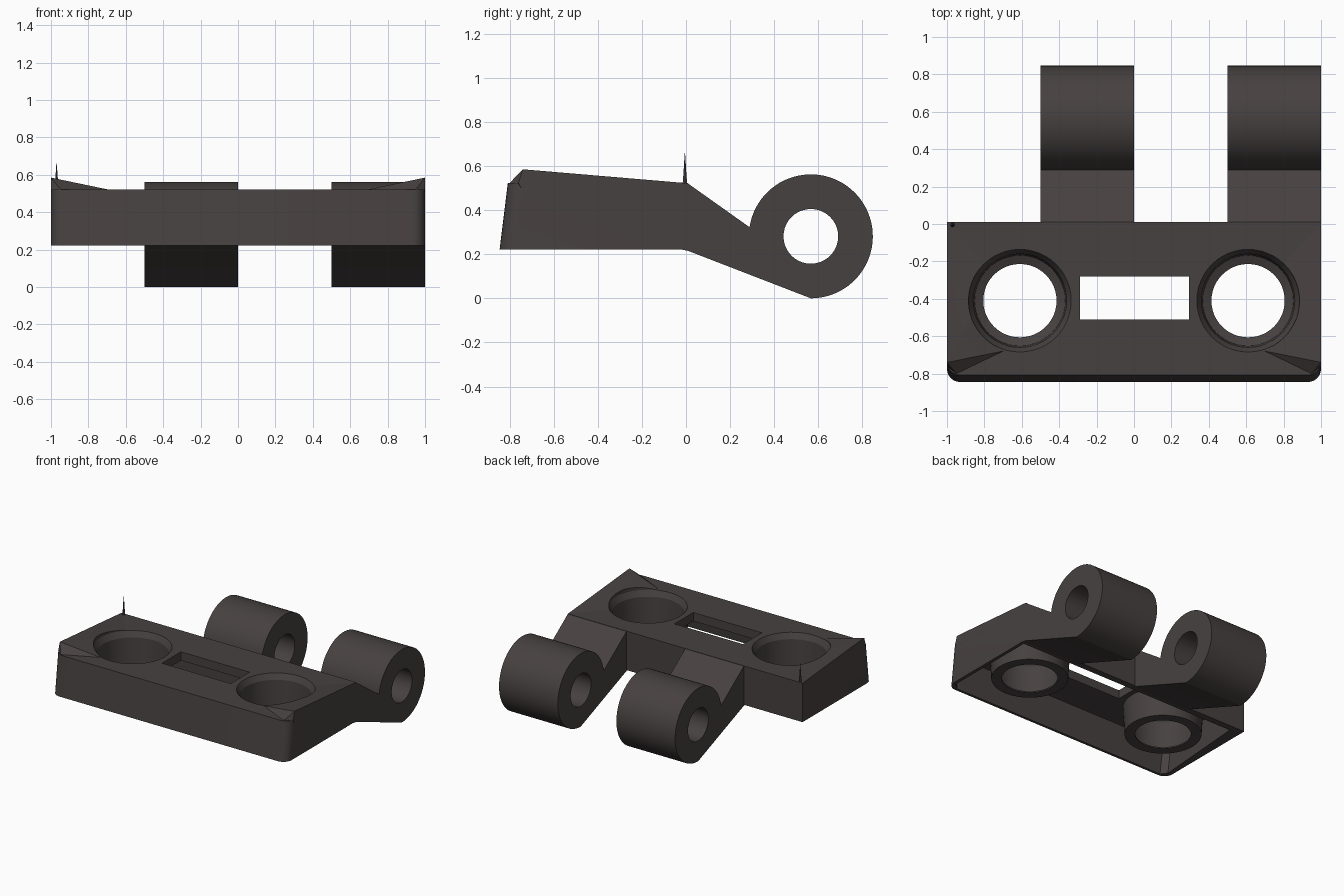
import bpy, bmesh, math

if "Cube" in bpy.data.objects:
    bpy.data.objects.remove(bpy.data.objects["Cube"])

mat = bpy.data.materials.new("dark_warm_grey")
mat.diffuse_color = (0.062, 0.053, 0.051, 1)
mat.use_nodes = True
mat.node_tree.nodes["Principled BSDF"].inputs["Base Color"].default_value = mat.diffuse_color


def add_mesh(name, bm):
    bmesh.ops.recalc_face_normals(bm, faces=bm.faces[:])
    me = bpy.data.meshes.new(name)
    bm.to_mesh(me)
    bm.free()
    me.materials.append(mat)
    ob = bpy.data.objects.new(name, me)
    bpy.context.collection.objects.link(ob)
    return ob


def loft(name, rings):
    """Closed solid through rings with equal point counts."""
    bm = bmesh.new()
    rows = [[bm.verts.new(p) for p in r] for r in rings]
    n = len(rows[0])
    for a, b in zip(rows, rows[1:]):
        for i in range(n):
            j = (i + 1) % n
            bm.faces.new((a[i], a[j], b[j], b[i]))
    bm.faces.new(rows[0])
    bm.faces.new(rows[-1])
    return add_mesh(name, bm)


def turned(name, cx, cy, profile, n=48):
    """Vertical turned solid from (radius, z) pairs."""
    return loft(name, [[(cx + r * math.cos(t * math.tau / n), cy + r * math.sin(t * math.tau / n), z)
                        for t in range(n)] for r, z in profile])


def prism(name, pts, z0, z1):
    return loft(name, [[(x, y, z) for x, y in pts] for z in (z0, z1)])


def combine(target, tool, operation):
    m = target.modifiers.new(operation.lower(), 'BOOLEAN')
    m.operation, m.solver, m.object = operation, 'EXACT', tool
    bpy.context.view_layer.objects.active = target
    bpy.ops.object.modifier_apply(modifier=m.name)
    bpy.data.objects.remove(tool)


# Plate outline: square at the back, rounded at the front, front face leaning back
def outline(front, z, side=1.0, r=0.07):
    pts = [(side, 0.01, z), (-side, 0.01, z)]
    for cx, a0 in ((-side + r, 180), (side - r, 270)):
        for k in range(7):
            a = math.radians(a0 + 15 * k)
            pts.append((cx + r * math.cos(a), front + r + r * math.sin(a), z))
    return pts


plate = loft("plate", [outline(-0.845, 0.222), outline(-0.808, 0.522)])

# Hollow underside with thin walls
rim = [(0.975, -0.04), (0.975, -0.78), (0.93, -0.825), (-0.93, -0.825), (-0.965, -0.78), (-0.91, -0.04)]
combine(plate, loft("cavity", [[(x, y + dy * (y < -0.5), z) for x, y in rim]
                               for dy, z in ((0.0, 0.1), (0.0, 0.222), (0.035, 0.455))]), 'DIFFERENCE')

# Raised front corners
for s in (-1, 1):
    bm = bmesh.new()
    pts = [(s, -0.74, 0.585), (s * 0.70, -0.68, 0.5225), (s, 0.0, 0.5225), (s * 0.76, -0.25, 0.5225),
           (s * 0.95, -0.80, 0.5225), (s, -0.76, 0.5225),
           (s, -0.74, 0.49), (s * 0.77, -0.66, 0.49), (s, -0.1, 0.49)]
    hull = [bm.verts.new(p) for p in pts]
    bmesh.ops.convex_hull(bm, input=hull)
    combine(plate, add_mesh("raised_corner", bm), 'UNION')

# Screw cups under the plate, then their tapered bores
for s in (-1, 1):
    combine(plate, turned("cup", s * 0.61, -0.41, [(0.27, 0.24), (0.285, 0.49)]), 'UNION')
for s in (-1, 1):
    combine(plate, turned("bore", s * 0.61, -0.41, [
        (0.196, 0.1), (0.196, 0.25), (0.242, 0.27), (0.25, 0.48), (0.275, 0.523), (0.275, 0.8)]), 'DIFFERENCE')

# Rectangular slot
combine(plate, prism("slot", [(-0.29, -0.51), (0.295, -0.51), (0.295, -0.28), (-0.29, -0.28)], 0.1, 0.8),
        'DIFFERENCE')

# Hinge knuckles with arms
CY, CZ, R = 0.566, 0.281, 0.281
profile = [(-0.03, 0.521), (-0.03, 0.223), (0.01, 0.215)]
for k in range(57):
    a = math.radians(-90 + (171.5 + 90) * k / 56)
    profile.append((CY + R * math.cos(a), CZ + R * math.sin(a)))
profile.append((0.01, 0.520))
knuckles = []
for label, x0, x1 in (("left", -0.5, 0.0), ("right", 0.5, 1.0)):
    kn = loft(label + "_knuckle", [[(x, y, z) for y, z in profile] for x in (x0, x1)])
    pin = [[(x, CY + 0.124 * math.cos(t * math.tau / 40), CZ + 0.124 * math.sin(t * math.tau / 40))
            for t in range(40)] for x in (x0 - 0.1, x1 + 0.1)]
    combine(kn, loft("pin_hole", pin), 'DIFFERENCE')
    knuckles.append(kn)

# Small pointed burr on the back left corner
turned("corner_burr", -0.97, -0.005, [(0.014, 0.50), (0.008, 0.56), (0.001, 0.66)], n=6)

# Smooth round surfaces, keep crisp edges
for ob in [plate] + knuckles:
    bpy.ops.object.select_all(action='DESELECT')
    ob.select_set(True)
    bpy.context.view_layer.objects.active = ob
    bpy.ops.object.shade_smooth_by_angle(angle=math.radians(20))
